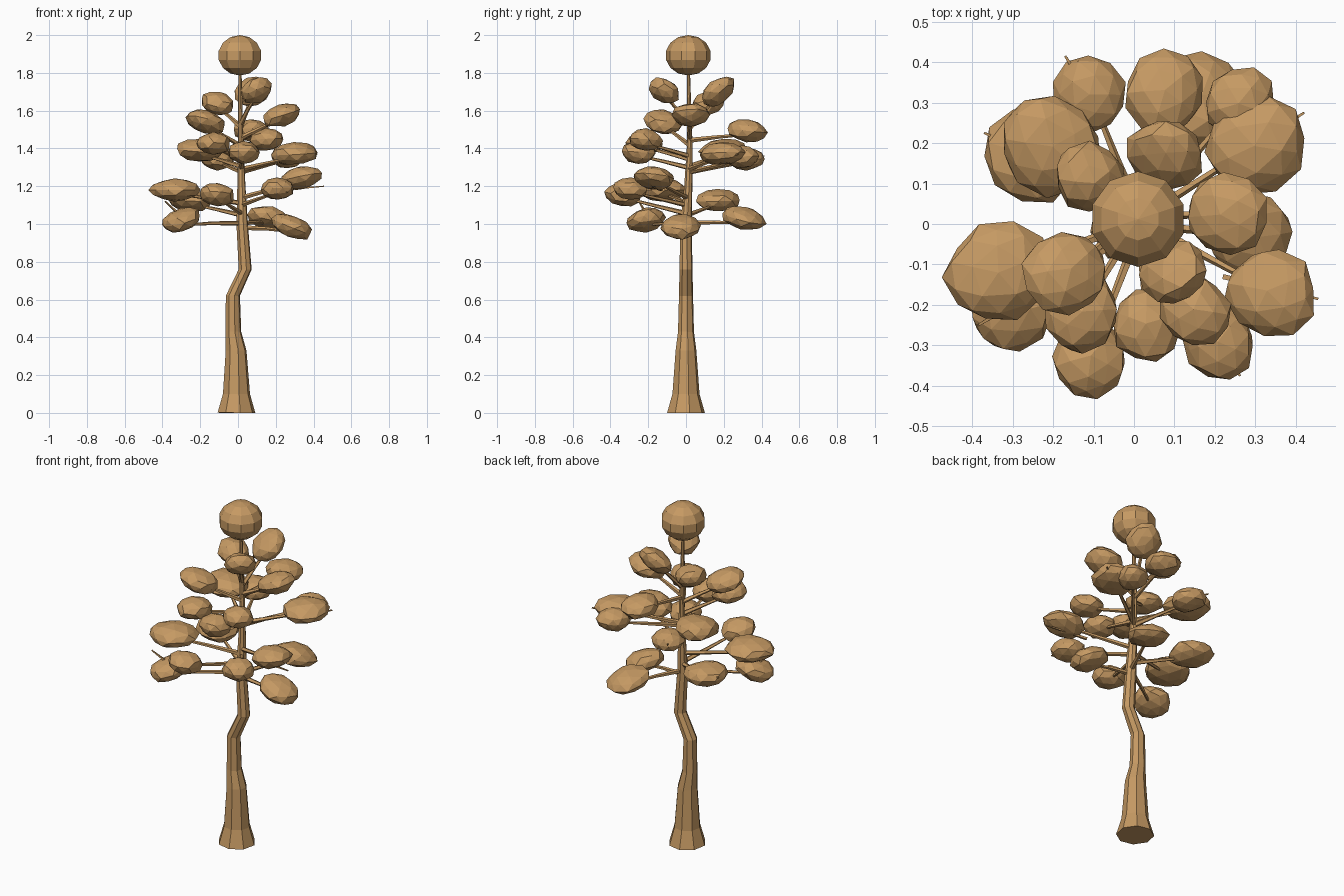
import bpy, bmesh, math, random
from mathutils import Vector, Matrix

if "Cube" in bpy.data.objects:
    bpy.data.objects.remove(bpy.data.objects["Cube"])

random.seed(4)
wood = bpy.data.materials.new("warm_wood")
wood.diffuse_color = (0.56, 0.32, 0.125, 1)
wood.use_nodes = True
wood.node_tree.nodes["Principled BSDF"].inputs["Base Color"].default_value = wood.diffuse_color


def finish(bm, name):
    bmesh.ops.recalc_face_normals(bm, faces=bm.faces)
    me = bpy.data.meshes.new(name)
    bm.to_mesh(me)
    bm.free()
    me.materials.append(wood)
    ob = bpy.data.objects.new(name, me)
    bpy.context.collection.objects.link(ob)
    return ob


def tube(name, pts, radii, sides):
    """Closed faceted tube; all rings face along the overall direction."""
    pts = [Vector(p) for p in pts]
    rot = (pts[-1] - pts[0]).to_track_quat('Z', 'Y')
    bm = bmesh.new()
    rings = []
    for p, r in zip(pts, radii):
        angles = [2 * math.pi * (i + 0.5) / sides for i in range(sides)]
        rings.append([bm.verts.new(p + rot @ Vector((r * math.cos(a), r * math.sin(a), 0)))
                      for a in angles])
    for a, b in zip(rings, rings[1:]):
        for i in range(sides):
            j = (i + 1) % sides
            bm.faces.new((a[i], a[j], b[j], b[i]))
    bm.faces.new(rings[0])
    bm.faces.new(rings[-1])
    return finish(bm, name)


# Trunk: flared foot, a kink to the right, thin leader up to the crown ball
trunk = [(-0.008, 0, 0, 0.102), (-0.008, 0, 0.1, 0.073), (-0.01, 0, 0.33, 0.056),
         (-0.025, 0, 0.43, 0.043), (-0.027, 0, 0.62, 0.038), (0.038, 0, 0.76, 0.035),
         (0.022, 0, 1.0, 0.031), (0.018, 0.012, 1.2, 0.022), (0.014, 0.02, 1.42, 0.015),
         (0.01, 0.012, 1.85, 0.008)]
tube("trunk", [t[:3] for t in trunk], [t[3] for t in trunk], 8)


def trunk_at(z):
    for a, b in zip(trunk, trunk[1:]):
        if a[2] <= z <= b[2]:
            return Vector(a[:3]).lerp(Vector(b[:3]), (z - a[2]) / (b[2] - a[2]))


# Crown ball
bm = bmesh.new()
bmesh.ops.create_uvsphere(bm, u_segments=10, v_segments=7, radius=1)
bm.transform(Matrix.Translation((0.01, 0.012, 1.893)) @ Matrix.Diagonal((0.121, 0.121, 0.107, 1)))
finish(bm, "crown_ball")

# Leaf clumps: x, y, z, outward tilt in degrees, radius
clumps = [
    (0.285, -0.03, 0.985, -22, 0.11), (-0.30, -0.21, 1.02, -18, 0.108),
    (0.16, 0.305, 1.03, -15, 0.12), (-0.25, 0.17, 1.125, 3, 0.12),
    (-0.11, -0.335, 1.155, 10, 0.097), (0.21, -0.295, 1.185, 5, 0.092),
    (-0.335, -0.12, 1.18, 0, 0.13), (0.34, -0.17, 1.245, 12, 0.112),
    (-0.11, 0.32, 1.345, 0, 0.095), (0.30, 0.195, 1.372, 4, 0.125),
    (0.26, 0.30, 1.355, 3, 0.09), (-0.205, 0.195, 1.39, 5, 0.128),
    (0.03, -0.25, 1.38, 4, 0.09), (-0.13, -0.22, 1.425, 4, 0.097),
    (0.15, -0.215, 1.445, 5, 0.09), (0.075, 0.325, 1.495, -6, 0.105),
    (-0.17, -0.12, 1.54, 18, 0.108), (0.23, 0.025, 1.577, 17, 0.105),
    (-0.11, 0.115, 1.64, 18, 0.09), (0.095, -0.115, 1.705, 35, 0.088),
    (0.075, 0.17, 1.70, 42, 0.102)]

for n, (x, y, z, tilt, r) in enumerate(clumps):
    centre = Vector((x, y, z))
    heading = math.atan2(y, x)
    rot = Matrix.Rotation(heading, 4, 'Z') @ Matrix.Rotation(-math.radians(tilt), 4, 'Y')
    bm = bmesh.new()
    bmesh.ops.create_icosphere(bm, subdivisions=2, radius=1.03)
    spin = Matrix.Rotation(random.uniform(0, 6.28), 4, 'Z')
    for v in bm.verts:
        v.co = (spin @ v.co) * random.uniform(0.92, 1.06)
    bm.transform(Matrix.Translation(centre) @ rot @ Matrix.Diagonal((r, r * 0.93, 0.058, 1)))
    finish(bm, f"leaf_clump_{n}")

    # Branch from the trunk into the clump
    start = trunk_at(z - 0.07 - 0.003 * tilt)
    mid = start.lerp(centre, 0.5) - Vector((0, 0, 0.008))
    tip = centre + rot.to_3x3() @ Vector((r * 0.6, 0, -0.01))
    tube(f"branch_{n}", [start, mid, tip], [0.014, 0.010, 0.005], 5)

# Small twigs poking past the clumps
twigs = [((0.22, -0.13, 1.18), (0.455, -0.185, 1.2)), ((0.19, -0.27, 1.15), (0.262, -0.375, 1.17)),
         ((0.30, 0.195, 1.35), (0.42, 0.275, 1.37)), ((-0.30, -0.2, 1.04), (-0.385, -0.25, 1.12)),
         ((-0.11, 0.32, 1.35), (-0.17, 0.415, 1.36)), ((-0.25, 0.17, 1.13), (-0.37, 0.225, 1.15))]
for n, (a, b) in enumerate(twigs):
    tube(f"twig_{n}", [a, b], [0.009, 0.004], 4)
